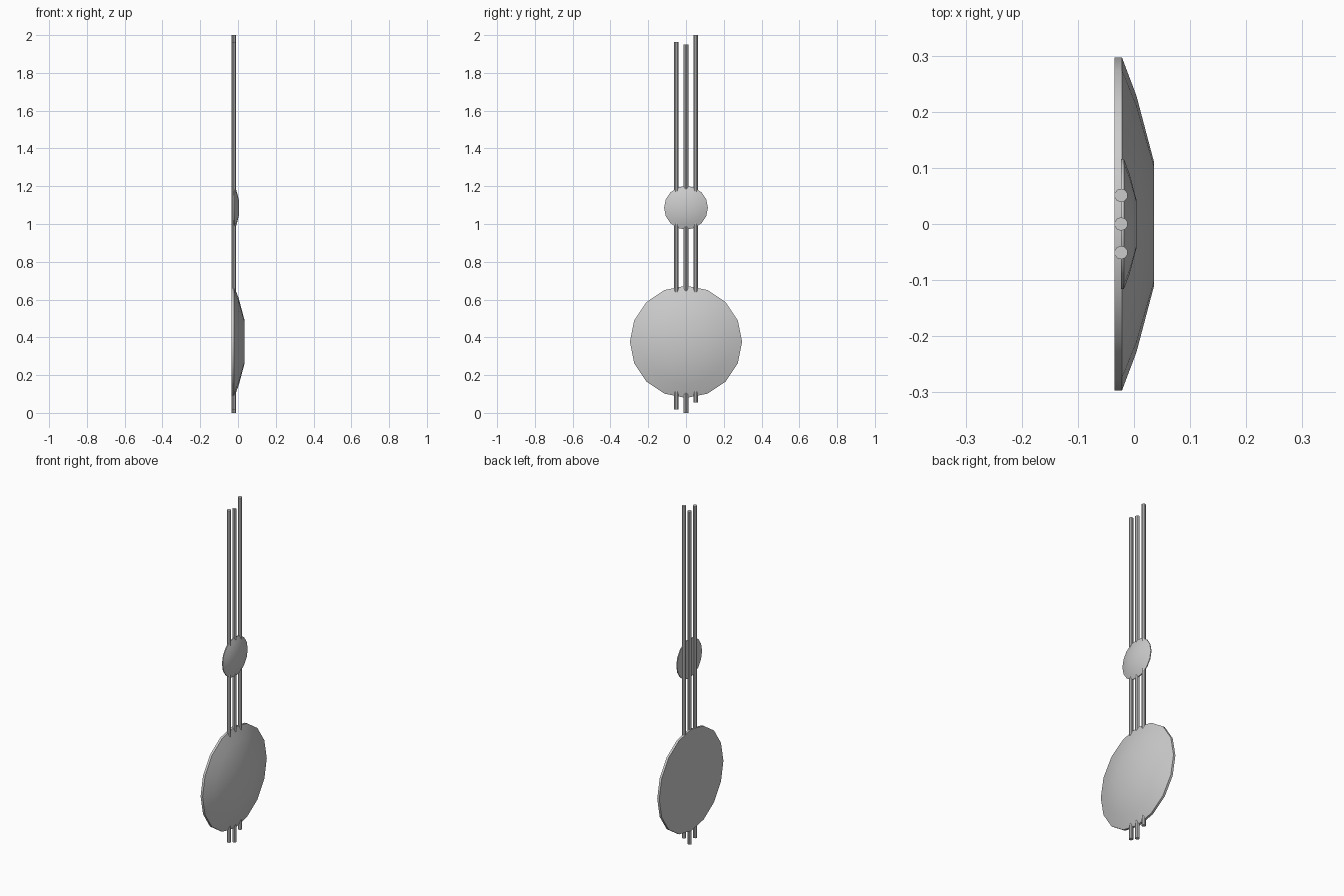
import bpy, bmesh, math

if "Cube" in bpy.data.objects:
    bpy.data.objects.remove(bpy.data.objects["Cube"])

ROD_X, ROD_R = -0.023, 0.012


def new_object(name, bm):
    bmesh.ops.recalc_face_normals(bm, faces=bm.faces)
    mesh = bpy.data.meshes.new(name)
    bm.to_mesh(mesh)
    bm.free()
    obj = bpy.data.objects.new(name, mesh)
    bpy.context.collection.objects.link(obj)
    bpy.ops.object.select_all(action='DESELECT')
    obj.select_set(True)
    bpy.context.view_layer.objects.active = obj
    bpy.ops.object.shade_smooth_by_angle(angle=math.radians(35))
    return obj


def dish(name, back_x, z, scale, sides=16):
    # (depth from back, radius) rings of the shallow faceted dome
    profile = [(0.0, 0.297), (0.013, 0.297), (0.039, 0.228), (0.07, 0.111)]
    bm = bmesh.new()
    rings = []
    for d, r in profile:
        rings.append([bm.verts.new((back_x + d * scale,
                                    r * scale * math.cos(2 * math.pi * i / sides),
                                    z + r * scale * math.sin(2 * math.pi * i / sides)))
                      for i in range(sides)])
    for a, b in zip(rings, rings[1:]):
        for i in range(sides):
            j = (i + 1) % sides
            bm.faces.new((a[i], a[j], b[j], b[i]))
    bm.faces.new(rings[0])
    bm.faces.new(rings[-1])
    return new_object(name, bm)


def rod(name, y, z0, z1, sides=10):
    bm = bmesh.new()
    bmesh.ops.create_cone(bm, cap_ends=True, segments=sides, radius1=ROD_R,
                          radius2=ROD_R, depth=z1 - z0)
    bmesh.ops.translate(bm, verts=bm.verts, vec=(ROD_X, y, (z0 + z1) / 2))
    return new_object(name, bm)


# large lower dish and small upper dish, both facing +x
dish("large_dish", -0.0345, 0.376, 1.0)
dish("small_dish", -0.023, 1.086, 0.39)

# three staggered vertical rods
for name, y, z0, z1 in [("left_rod", -0.051, 0.018, 1.963),
                        ("middle_rod", 0.0, 0.0, 1.95),
                        ("right_rod", 0.051, 0.055, 2.0)]:
    rod(name, y, z0, z1)
